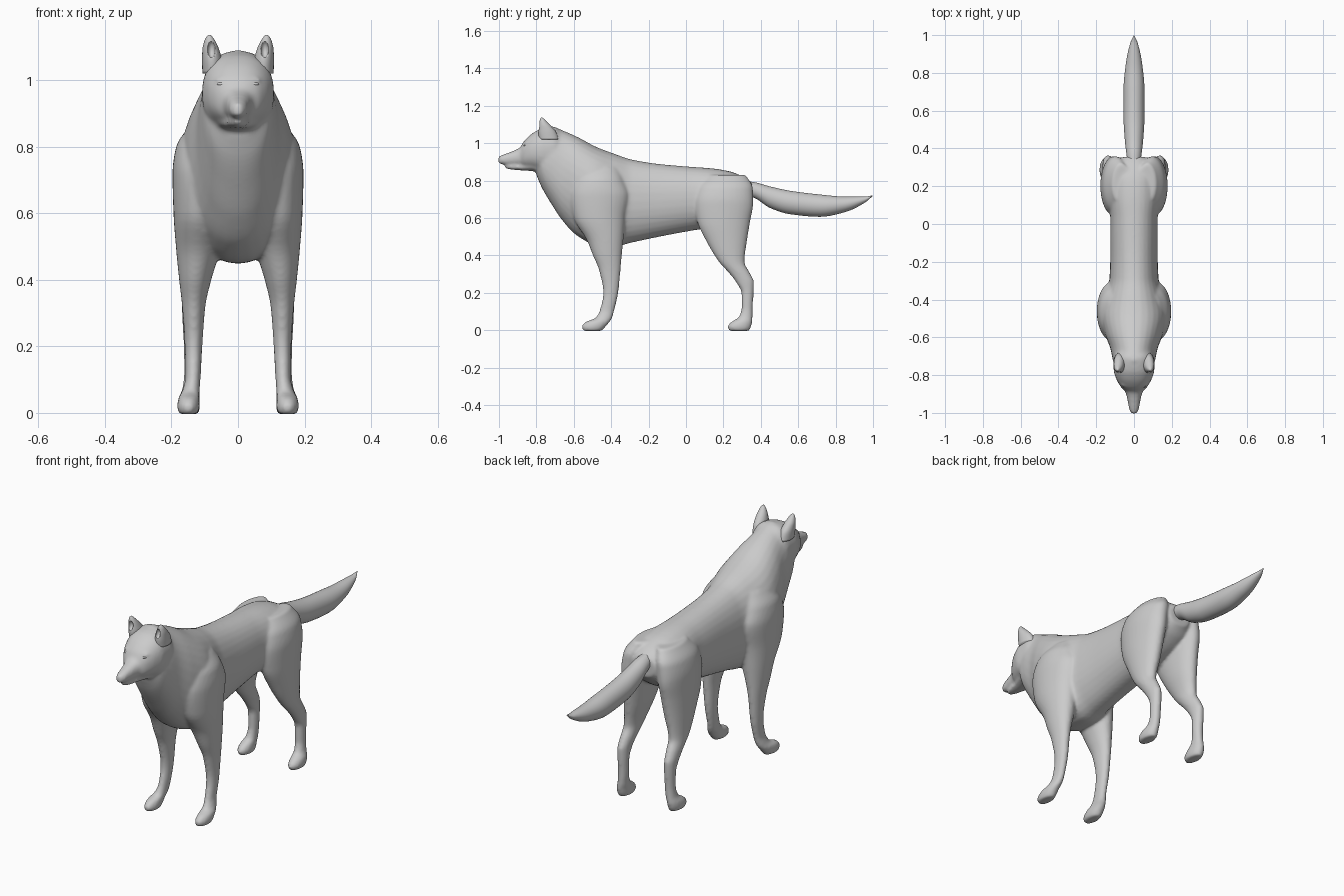
import bpy, bmesh, math
from mathutils import Matrix

grey = bpy.data.materials.new("fur_grey")
grey.diffuse_color = (0.6, 0.6, 0.6, 1)


def smooth_rows(rows, n):
    """Interpolate stations with a monotone cubic so profiles never overshoot."""
    t = [r[0] for r in rows]
    tangents = []
    for k in range(1, len(rows[0])):
        s = [(rows[i + 1][k] - rows[i][k]) / (t[i + 1] - t[i]) for i in range(len(t) - 1)]
        m = [s[0]] + [2 * a * b / (a + b) if a * b > 0 else 0 for a, b in zip(s, s[1:])] + [s[-1]]
        tangents.append(m)
    out = []
    for i in range(len(t) - 1):
        h = t[i + 1] - t[i]
        for j in range(n):
            u = j / n
            row = [t[i] + u * h]
            for k, m in enumerate(tangents, 1):
                p, q = rows[i][k], rows[i + 1][k]
                row.append((2*u**3 - 3*u*u + 1) * p + (u**3 - 2*u*u + u) * h * m[i]
                           + (3*u*u - 2*u**3) * q + (u**3 - u*u) * h * m[i + 1])
            out.append(row)
    return out + [list(rows[-1])]


def loft(bm, rows, axis, mirror=False, power=2.0, sides=32, n=5):
    """Rows: station, low and high of first cross axis, low and high of second."""
    for sx in ((1, -1) if mirror else (1,)):
        rings = []
        for t, a0, a1, b0, b1 in smooth_rows(rows, n):
            ring = []
            for i in range(sides):
                w = 2 * math.pi * i / sides
                c, s = math.cos(w), math.sin(w)
                a = (a0 + a1) / 2 + (a1 - a0) / 2 * math.copysign(abs(c) ** (2 / power), c)
                b = (b0 + b1) / 2 + (b1 - b0) / 2 * math.copysign(abs(s) ** (2 / power), s)
                ring.append(bm.verts.new((a * sx, t, b) if axis == 'y' else (a * sx, b, t)))
            rings.append(ring)
        for p, q in zip(rings, rings[1:]):
            for i in range(sides):
                j = (i + 1) % sides
                bm.faces.new((p[i], p[j], q[j], q[i]))
        bm.faces.new(rings[0])
        bm.faces.new(rings[-1])


def ball(bm, center, size, mirror=False):
    for sx in ((1, -1) if mirror else (1,)):
        x, y, z = center
        m = Matrix.Translation((x * sx, y, z)) @ Matrix.Diagonal((*size, 1))
        bmesh.ops.create_uvsphere(bm, u_segments=20, v_segments=12, radius=1, matrix=m)


def finish(bm, name):
    bmesh.ops.recalc_face_normals(bm, faces=bm.faces)
    me = bpy.data.meshes.new(name)
    bm.to_mesh(me)
    bm.free()
    me.materials.append(grey)
    me.shade_smooth()
    ob = bpy.data.objects.new(name, me)
    bpy.context.collection.objects.link(ob)
    return ob


def sym(rows):
    """Station, half width, bottom, top -> loft rows."""
    return [(t, -w, w, lo, hi) for t, w, lo, hi in rows]


body = bmesh.new()
# Neck, chest, belly and rump
loft(body, sym([(-.80, .07, .83, 1.03), (-.77, .098, .76, 1.065), (-.72, .112, .675, 1.09),
                (-.66, .125, .585, 1.068), (-.58, .155, .503, 1.033), (-.48, .178, .455, .98),
                (-.38, .155, .448, .942), (-.29, .13, .468, .912), (-.14, .125, .50, .888),
                (.02, .125, .53, .874), (.14, .135, .55, .865), (.23, .135, .58, .85),
                (.31, .115, .63, .818), (.355, .06, .68, .785)]), 'y', power=2.15)
# Skull and upper muzzle
loft(body, sym([(-1.004, .012, .895, .922), (-.985, .024, .887, .935), (-.94, .033, .882, .952),
                (-.89, .045, .878, .975), (-.865, .068, .87, 1.012), (-.82, .094, .86, 1.053),
                (-.77, .108, .84, 1.078), (-.71, .108, .82, 1.088), (-.66, .09, .80, 1.06)]),
     'y', power=2.3)
# Lower jaw, tucked under the muzzle so the lip line shows
loft(body, sym([(-.968, .012, .866, .88), (-.94, .025, .859, .888), (-.88, .038, .854, .888),
                (-.82, .06, .85, .90), (-.74, .08, .80, .92)]), 'y')
# Nose pad
ball(body, (0, -.988, .921), (.018, .015, .014))
# Brow ridges
ball(body, (.045, -.848, 1.0), (.025, .016, .01), True)
# Front legs with shoulder blades
loft(body, [(-.004, .122, .176, -.55, -.45), (.018, .115, .183, -.558, -.43),
            (.042, .116, .18, -.54, -.41), (.065, .115, .168, -.485, -.395),
            (.11, .112, .158, -.46, -.382), (.20, .107, .16, -.443, -.362),
            (.32, .098, .168, -.465, -.35), (.40, .08, .177, -.498, -.343),
            (.48, .057, .185, -.53, -.335), (.60, .04, .194, -.60, -.325),
            (.72, .03, .197, -.62, -.305), (.80, .02, .186, -.60, -.33),
            (.87, .02, .14, -.55, -.36)], 'z', True)
# Hind legs with thighs
loft(body, [(-.004, .12, .176, .232, .338), (.018, .114, .183, .222, .348),
            (.042, .115, .18, .24, .354), (.07, .115, .168, .282, .356),
            (.12, .112, .162, .297, .357), (.20, .11, .163, .296, .362),
            (.255, .108, .166, .268, .364), (.30, .102, .168, .234, .345),
            (.366, .092, .17, .175, .313), (.48, .062, .174, .106, .327),
            (.58, .045, .177, .06, .343), (.68, .035, .178, .045, .36),
            (.76, .025, .165, .06, .358), (.83, .02, .115, .11, .32)], 'z', True)
wolf = finish(body, "body")
rm = wolf.modifiers.new("merge", 'REMESH')
rm.mode = 'VOXEL'
rm.voxel_size = .008
rm.use_smooth_shade = True
sm = wolf.modifiers.new("soften", 'SMOOTH')
sm.factor = .5
sm.iterations = 6

# Tail, a hanging brush with a pointed tip
bm = bmesh.new()
loft(bm, sym([(.30, .03, .73, .80), (.37, .04, .705, .79), (.45, .049, .653, .768),
              (.556, .055, .62, .745), (.717, .055, .606, .725), (.85, .043, .631, .714),
              (.957, .02, .682, .714), (.998, .002, .717, .721)]), 'y')
finish(bm, "tail")

# Ears, hollowed at the front
hollow = bmesh.new()
ball(hollow, (.08, -.792, 1.093), (.013, .022, .026), True)
cutter = finish(hollow, "ear_hollow_cutter")
cutter.hide_render = cutter.hide_viewport = True
ears = bmesh.new()
loft(ears, [(1.02, .045, .107, -.785, -.68), (1.06, .048, .108, -.79, -.695),
            (1.09, .056, .107, -.787, -.72), (1.115, .067, .102, -.783, -.745),
            (1.13, .077, .095, -.779, -.76), (1.136, .083, .089, -.775, -.768)], 'z', True, sides=28)
ears_ob = finish(ears, "ears")
cut = ears_ob.modifiers.new("hollow", 'BOOLEAN')
cut.operation = 'DIFFERENCE'
cut.object = cutter

# Narrow closed eyes
bm = bmesh.new()
ball(bm, (.047, -.859, .988), (.016, .01, .006), True)
finish(bm, "eyes")
